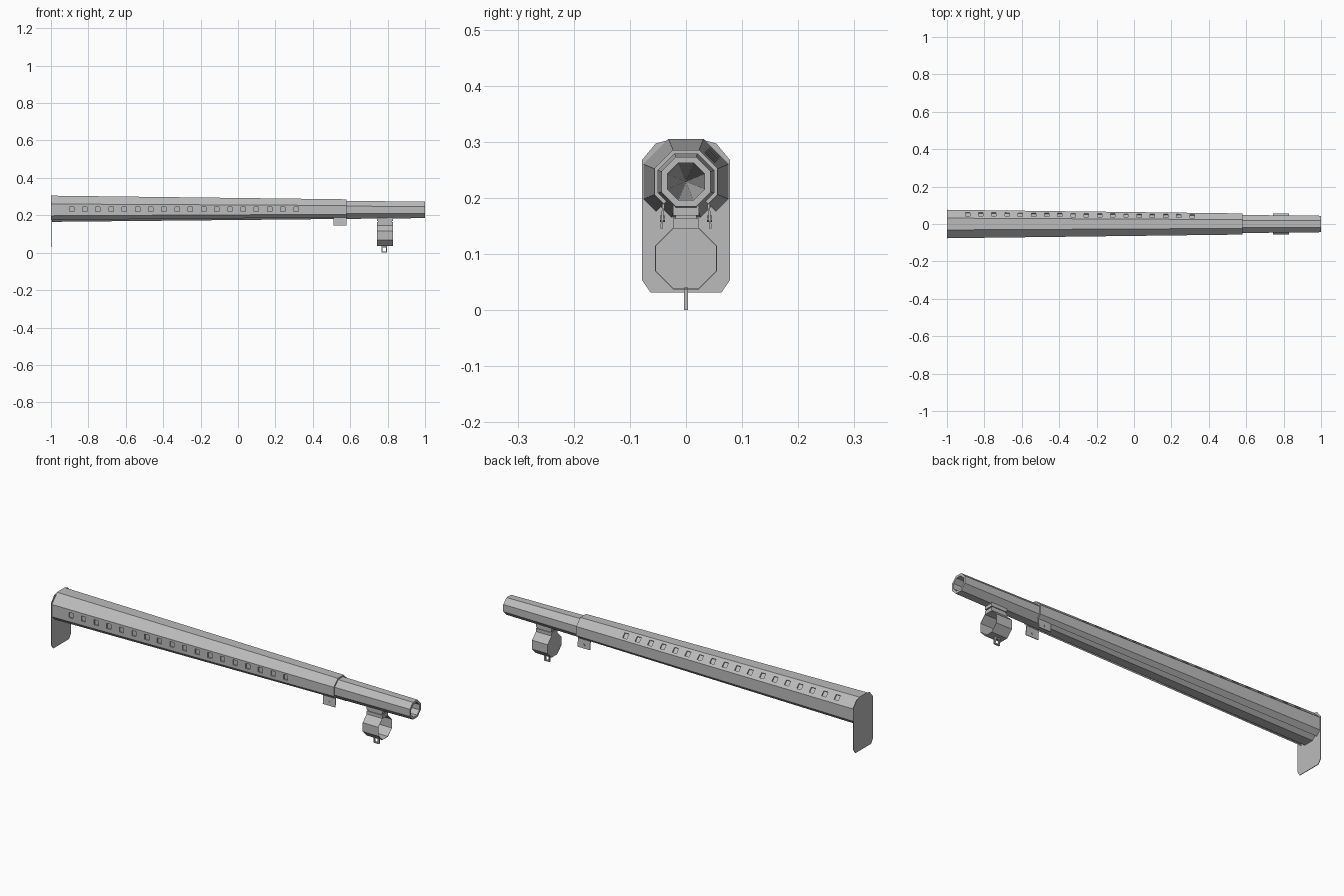
import bpy, bmesh, math
from mathutils import Matrix, Vector

cube = bpy.data.objects.get("Cube")
if cube:
    bpy.data.objects.remove(cube, do_unlink=True)

steel = bpy.data.materials.new("grey_steel")
steel.use_nodes = True
grey = (0.5, 0.5, 0.5, 1)
steel.diffuse_color = grey
steel.node_tree.nodes["Principled BSDF"].inputs["Base Color"].default_value = grey

AXIS = 0.229     # height of the barrel axis
JOIN = 0.58      # where the shroud ends


def finish(name, bm, fix=True):
    if fix:
        bmesh.ops.recalc_face_normals(bm, faces=bm.faces)
    mesh = bpy.data.meshes.new(name)
    bm.to_mesh(mesh)
    bm.free()
    mesh.materials.append(steel)
    ob = bpy.data.objects.new(name, mesh)
    bpy.context.collection.objects.link(ob)
    return ob


def octagon(a, z):
    """Octagon corners (y, z) for a flat-to-centre distance a."""
    r = a / math.cos(math.pi / 8)
    return [(r * math.cos(math.pi * (k + 0.5) / 4),
             z + r * math.sin(math.pi * (k + 0.5) / 4)) for k in range(8)]


def loft(bm, rings, closed=False):
    """Skin matching closed loops given as (x, [(y, z), ...])."""
    loops = [[bm.verts.new((x, y, z)) for y, z in pts] for x, pts in rings]
    pairs = list(zip(loops, loops[1:]))
    if closed:
        pairs.append((loops[-1], loops[0]))
    for a, b in pairs:
        for i in range(len(a)):
            j = (i + 1) % len(a)
            bm.faces.new((a[i], a[j], b[j], b[i]))
    return loops


def add_box(bm, centre, size, roll=0):
    m = (Matrix.Translation(centre) @ Matrix.Rotation(roll, 4, 'X')
         @ Matrix.Diagonal((*size, 1)))
    bmesh.ops.create_cube(bm, size=1, matrix=m)


# Barrel: tapered octagon with a bore narrowing to a point
bm = bmesh.new()
loops = loft(bm, [(-0.995, octagon(0.064, AXIS)), (1, octagon(0.044, AXIS)),
                  (1, octagon(0.033, AXIS))])
tip = bm.verts.new((-0.9, 0, AXIS))
bore = loops[-1]
for i in range(8):
    bm.faces.new((bore[i], bore[(i + 1) % 8], tip))
bm.faces.new(loops[0])
finish("barrel", bm)


# Shroud: open-bottomed octagonal shell around the barrel
def shell(a, wall):
    def half(d):
        s = d * math.tan(math.pi / 8)
        m = (d + s) / 2
        return [(m, AXIS - m), (d, AXIS - s), (d, AXIS + s), (s, AXIS + d)]

    def arch(d):
        h = half(d)
        return h + [(-y, z) for y, z in reversed(h)]
    return arch(a) + arch(a - wall)[::-1]


bm = bmesh.new()
ends = loft(bm, [(-1, shell(0.076, 0.006)), (JOIN, shell(0.0565, 0.007))])
for ring in ends:
    for i in range(7):
        bm.faces.new((ring[i], ring[i + 1], ring[14 - i], ring[15 - i]))
shroud = finish("shroud", bm)

# Rows of square vents: right side face and the rear upper slope
bm = bmesh.new()
for i in range(18):
    x = -0.89 + i * 0.0706
    a = 0.076 - (x + 1) * 0.0123
    add_box(bm, (x, -a, AXIS + 0.003), (0.024, 0.017, 0.026))
    c = a * math.sqrt(0.5)
    add_box(bm, (x, c, AXIS + c), (0.024, 0.017, 0.026), math.pi / 4)
cutter = finish("vent_cutter", bm)
cutter.hide_render = True
mod = shroud.modifiers.new("vents", 'BOOLEAN')
mod.operation = 'DIFFERENCE'
mod.solver = 'EXACT'
mod.object = cutter
bpy.context.view_layer.objects.active = shroud
bpy.ops.object.modifier_apply(modifier=mod.name)
bpy.data.objects.remove(cutter, do_unlink=True)

# Rear plate: thin sheet with clipped corners
side = [(0.063, 0.031), (0.078, 0.053), (0.078, 0.268), (0.054, 0.297), (0.028, 0.304)]
outline = side + [(-y, z) for y, z in reversed(side)]
bm = bmesh.new()
a, b = loft(bm, [(-1, outline), (-0.997, outline)])
bm.faces.new(a)
bm.faces.new(b)
finish("rear_plate", bm)

# Clamp tabs with a pin, hanging from the shroud's front corners
for name, s in (("left_tab", 1), ("right_tab", -1)):
    bm = bmesh.new()
    add_box(bm, (0.545, s * 0.042, 0.167), (0.07, 0.004, 0.044), s * 0.08)
    m = Matrix.Translation((0.545, s * 0.042, 0.163)) @ Matrix.Rotation(math.pi / 2, 4, 'X')
    bmesh.ops.create_cone(bm, cap_ends=True, segments=6, radius1=0.006,
                          radius2=0.006, depth=0.009, matrix=m)
    finish(name, bm)

# Lower cup: thin octagonal shell, closed at the rear and open at the front
bm = bmesh.new()
outer, inner = octagon(0.055, 0.092), octagon(0.0535, 0.092)
loops = loft(bm, [(0.742, outer), (0.83, outer), (0.83, inner), (0.745, inner)])
bm.faces.new(loops[0])
bm.faces.new(loops[-1])
finish("lower_cup", bm)

# Neck joining cup and barrel, with a groove between its two blocks
bm = bmesh.new()
add_box(bm, (0.786, 0, 0.154), (0.088, 0.046, 0.018))
add_box(bm, (0.786, 0, 0.166), (0.076, 0.038, 0.01))
add_box(bm, (0.786, 0, 0.179), (0.088, 0.046, 0.02))
finish("cup_neck", bm)

# Square loop under the cup
bm = bmesh.new()
for dx in (-0.012, 0.012):
    add_box(bm, (0.782 + dx, 0, 0.02), (0.006, 0.008, 0.04))
for z in (0.003, 0.032):
    add_box(bm, (0.782, 0, z), (0.018, 0.008, 0.006))
finish("lower_loop", bm)
